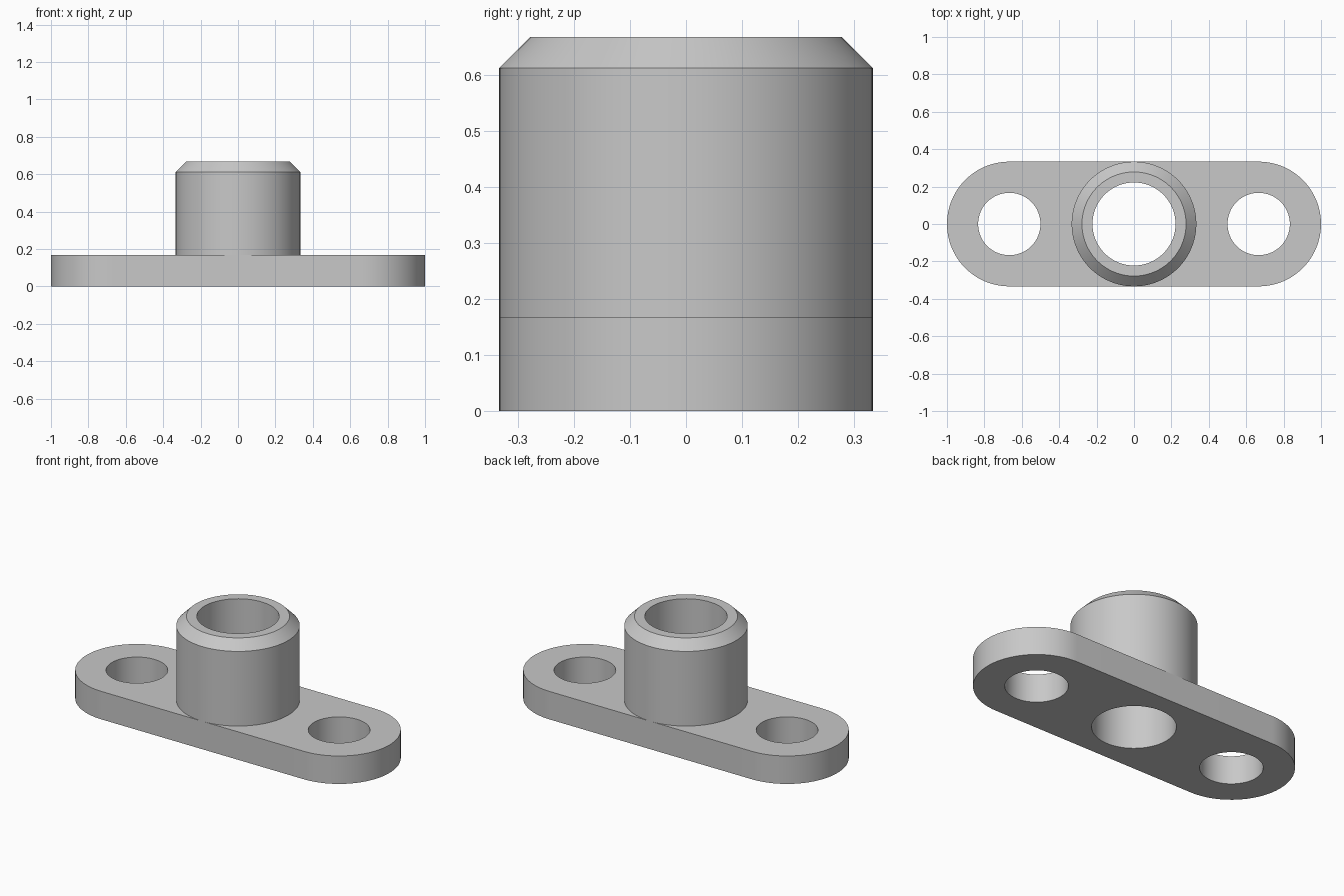
import bpy
import bmesh
import math

cube = bpy.data.objects.get("Cube")
if cube:
    bpy.data.objects.remove(cube, do_unlink=True)

R = 1 / 3             # sleeve radius and half the flange width
BORE = 0.222          # bore radius
HOLE = 1 / 6          # bolt hole radius
END = 2 / 3           # bolt hole centre
THICK = 1 / 6         # flange thickness
TOP = 2 / 3           # overall height
CHAMFER = 0.055
SEG = 48              # segments in a half circle

bm = bmesh.new()


def arc(radius, cx=0, turn=math.pi):
    """Points counter-clockwise from the -y side."""
    n = round(SEG * turn / math.pi)
    angles = [-math.pi / 2 + turn * i / n for i in range(n + 1)]
    return [(cx + radius * math.cos(a), radius * math.sin(a)) for a in angles]


def ring(points, z):
    return [bm.verts.new((x, y, z)) for x, y in points]


def wall(points_a, z_a, points_b, z_b):
    a, b = ring(points_a, z_a), ring(points_b, z_b)
    for i in range(len(a) - 1):
        bm.faces.new((a[i], a[i + 1], b[i + 1], b[i]))


def sheet(outline, hole, z):
    """Flat face with one round hole."""
    edges = []
    for loop in (outline, hole[:-1]):
        v = ring(loop, z)
        edges += [bm.edges.new((v[i - 1], v[i])) for i in range(len(v))]
    bmesh.ops.triangle_fill(bm, edges=edges, use_beauty=True)


# Flange, left half: rim, bolt hole, upper and lower faces
rim = [(0, -R)] + arc(R, END) + [(0, R)]
bolt_hole = arc(HOLE, END, 2 * math.pi)
wall(rim, 0, rim, THICK)
wall(bolt_hole, 0, bolt_hole, THICK)
sheet(rim + arc(R)[-2:0:-1], bolt_hole, THICK)
sheet(rim + arc(BORE)[::-1], bolt_hole, 0)

# Sleeve, left half: bore, top land, chamfer and outer wall
profile = [(BORE, 0), (BORE, TOP), (R - CHAMFER, TOP),
           (R, TOP - CHAMFER), (R, THICK)]
for (r0, z0), (r1, z1) in zip(profile, profile[1:]):
    wall(arc(r0), z0, arc(r1), z1)

# Mirror to the right half and weld into one solid
copy = bmesh.ops.duplicate(bm, geom=bm.verts[:] + bm.edges[:] + bm.faces[:])["geom"]
for v in copy:
    if isinstance(v, bmesh.types.BMVert):
        v.co.x = -v.co.x
bmesh.ops.remove_doubles(bm, verts=bm.verts[:], dist=0.0001)
bmesh.ops.recalc_face_normals(bm, faces=bm.faces[:])

mesh = bpy.data.meshes.new("flanged_sleeve")
bm.to_mesh(mesh)
bm.free()
part = bpy.data.objects.new("flanged_sleeve", mesh)
bpy.context.collection.objects.link(part)

# Plain grey
grey = bpy.data.materials.new("grey")
grey.use_nodes = True
colour = (0.58, 0.58, 0.58, 1)
grey.diffuse_color = colour
grey.node_tree.nodes["Principled BSDF"].inputs["Base Color"].default_value = colour
mesh.materials.append(grey)

bpy.context.view_layer.objects.active = part
part.select_set(True)
bpy.ops.object.shade_smooth_by_angle(angle=math.radians(30))
